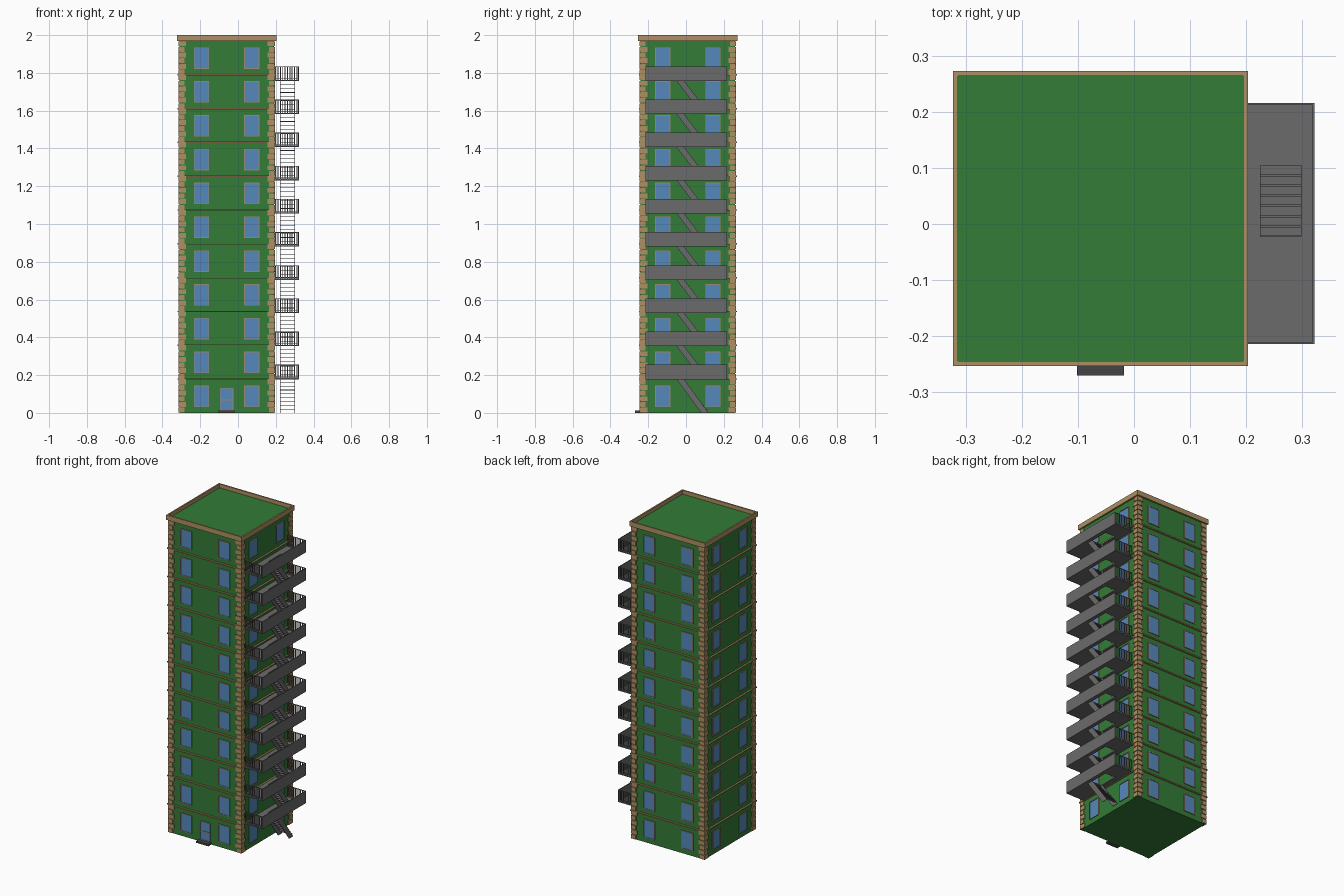
import bpy, bmesh, math
from mathutils import Matrix

if "Cube" in bpy.data.objects:
    bpy.data.objects.remove(bpy.data.objects["Cube"])

CX, CY = -0.06, 0.01      # tower centre
H = 0.25                  # wall half width
FLOORS, FH = 11, 0.179    # storeys
PH = 0.1755               # fire escape spacing


def material(name, rgb):
    m = bpy.data.materials.new(name)
    m.diffuse_color = (*rgb, 1)
    m.use_nodes = True
    m.node_tree.nodes["Principled BSDF"].inputs["Base Color"].default_value = m.diffuse_color
    return m


GREEN = material("green_wall", (0.033, 0.2, 0.038))
TAN = material("tan_stone", (0.43, 0.28, 0.125))
BLUE = material("blue_glass", (0.09, 0.25, 0.5))
FRAME = material("window_frame", (0.32, 0.26, 0.18))
METAL = material("dark_metal", (0.145, 0.145, 0.145))
STEP = material("step_stone", (0.06, 0.06, 0.06))


def box(bm, x0, x1, y0, y1, z0, z1, mat=None):
    m = Matrix.Translation(((x0 + x1) / 2, (y0 + y1) / 2, (z0 + z1) / 2))
    m = m @ Matrix.Diagonal((x1 - x0, y1 - y0, z1 - z0, 1))
    bmesh.ops.create_cube(bm, size=1, matrix=(mat @ m) if mat else m)


def finish(name, bm, mat):
    me = bpy.data.meshes.new(name)
    bm.to_mesh(me)
    bm.free()
    me.materials.append(mat)
    ob = bpy.data.objects.new(name, me)
    bpy.context.collection.objects.link(ob)
    return ob


def ring(bm, outer, inner, z0, z1):
    # square ring around the tower made as one clean extruded band
    o = [(-1, -1), (1, -1), (1, 1), (-1, 1)]
    rows = [[bm.verts.new((CX + a * r, CY + b * r, z)) for a, b in o]
            for r, z in ((outer, z0), (outer, z1), (inner, z1), (inner, z0))]
    for k in range(4):
        for i in range(4):
            j = (i + 1) % 4
            n = rows[(k + 1) % 4]
            bm.faces.new((rows[k][i], rows[k][j], n[j], n[i]))


def side(i):
    # local frame of a facade: x along wall, -y outwards, wall plane at y = 0
    return (Matrix.Translation((CX, CY, 0)) @ Matrix.Rotation(i * math.pi / 2, 4, 'Z')
            @ Matrix.Translation((0, -H, 0)))


# tower body and flat roof
bm = bmesh.new()
box(bm, CX - H, CX + H, CY - H, CY + H, 0.0, 1.972)
finish("walls", bm, GREEN)
bm = bmesh.new()
box(bm, CX - 0.2545, CX + 0.2545, CY - 0.2545, CY + 0.2545, 1.971, 1.976)
finish("roof", bm, GREEN)

# parapet around the roof
bm = bmesh.new()
ring(bm, 0.263, 0.254, 1.969, 2.0)
finish("cornice", bm, TAN)

# string courses between storeys
bm = bmesh.new()
for f in range(1, FLOORS):
    ring(bm, 0.26, 0.249, f * FH - 0.0035, f * FH + 0.0035)
finish("floor_bands", bm, TAN)

# alternating corner stones
bm = bmesh.new()
step = FH / 6
for sx in (-1, 1):
    for sy in (-1, 1):
        for k in range(FLOORS * 6):
            a, b = (0.041, 0.032) if k % 2 else (0.032, 0.041)
            e = 0.256
            xs = sorted((CX + sx * e, CX + sx * (e - a)))
            ys = sorted((CY + sy * e, CY + sy * (e - b)))
            z = k * step
            box(bm, *xs, *ys, z + 0.002, z + step - 0.002)
finish("corner_stones", bm, TAN)

# windows on every side
glass, frames = bmesh.new(), bmesh.new()


def framed(s, x, z, w, h, t=0.004):
    box(glass, x - w / 2 + t, x + w / 2 - t, -0.002, 0.002, z + t, z + h - t, s)
    for d in (-1, 1):
        c = x + d * (w / 2 - t / 2)
        box(frames, c - t / 2, c + t / 2, -0.005, 0.001, z, z + h, s)
    for zz in (z, z + h - t):
        box(frames, x - w / 2 + t, x + w / 2 - t, -0.005, 0.001, zz, zz + t, s)


for i in range(4):
    s = side(i)
    for f in range(FLOORS):
        for x in (-0.133, 0.133):
            framed(s, x, 0.031 + f * FH, 0.08, 0.114)

# front door with crossbar
framed(side(0), 0, 0.012, 0.072, 0.12)
box(frames, -0.032, 0.032, -0.005, 0.001, 0.066, 0.072, side(0))
finish("window_glass", glass, BLUE)
finish("window_frames", frames, FRAME)

# doorstep
bm = bmesh.new()
box(bm, CX - 0.042, CX + 0.042, -0.27, CY - H, 0, 0.012)
finish("doorstep", bm, STEP)

# fire escape platforms with a stair opening, outer panel and barred ends
X0, X1, Y0, Y1 = 0.19, 0.322, -0.214, 0.216
HX0, HX1, HY0, HY1 = 0.225, 0.298, -0.022, 0.104
floor, rails, stairs = bmesh.new(), bmesh.new(), bmesh.new()
for p in range(FLOORS - 1):
    zb = 0.178 + p * PH
    zt = zb + 0.006
    top = zb + 0.077
    box(floor, X0, X1, Y0, HY0, zb, zt)
    box(floor, X0, X1, HY1, Y1, zb, zt)
    box(floor, X0, HX0, HY0, HY1, zb, zt)
    box(floor, HX1, X1, HY0, HY1, zb, zt)
    box(rails, X1 - 0.004, X1, Y0, Y1, zt, top)
    for y in (Y0, Y1 - 0.004):
        for z in (zt + 0.004, top - 0.004):
            box(rails, 0.196, X1 - 0.004, y, y + 0.004, z, z + 0.004)
        for k in range(10):
            x = 0.197 + k * 0.0125
            box(rails, x, x + 0.005, y, y + 0.004, zt, top - 0.004)

    # flight leading up to this platform
    z0 = 0.0 if p == 0 else zt - PH
    rise = zt - z0
    n = 9 if p == 0 else 8
    shift = 0.009 if p == 0 else 0
    for k in range(1, n):
        z = z0 + rise * k / n
        y = 0.104 + shift - (k - 1) * 0.0183
        box(stairs, HX0 - 0.001, HX1 + 0.001, y - 0.0155, y, z - 0.003, z)
    for x in (HX0 - 0.003, HX1):
        pts = [(0.12, z0), (0.08, z0), (-0.05, zb), (-0.01, zb)]
        a = [stairs.verts.new((x, y, z)) for y, z in pts]
        b = [stairs.verts.new((x + 0.003, y, z)) for y, z in pts]
        stairs.faces.new(a)
        stairs.faces.new(b[::-1])
        for i in range(4):
            j = (i + 1) % 4
            stairs.faces.new((a[j], a[i], b[i], b[j]))
bmesh.ops.recalc_face_normals(stairs, faces=stairs.faces)
finish("escape_platforms", floor, METAL)
finish("escape_railings", rails, METAL)
finish("escape_stairs", stairs, METAL)
